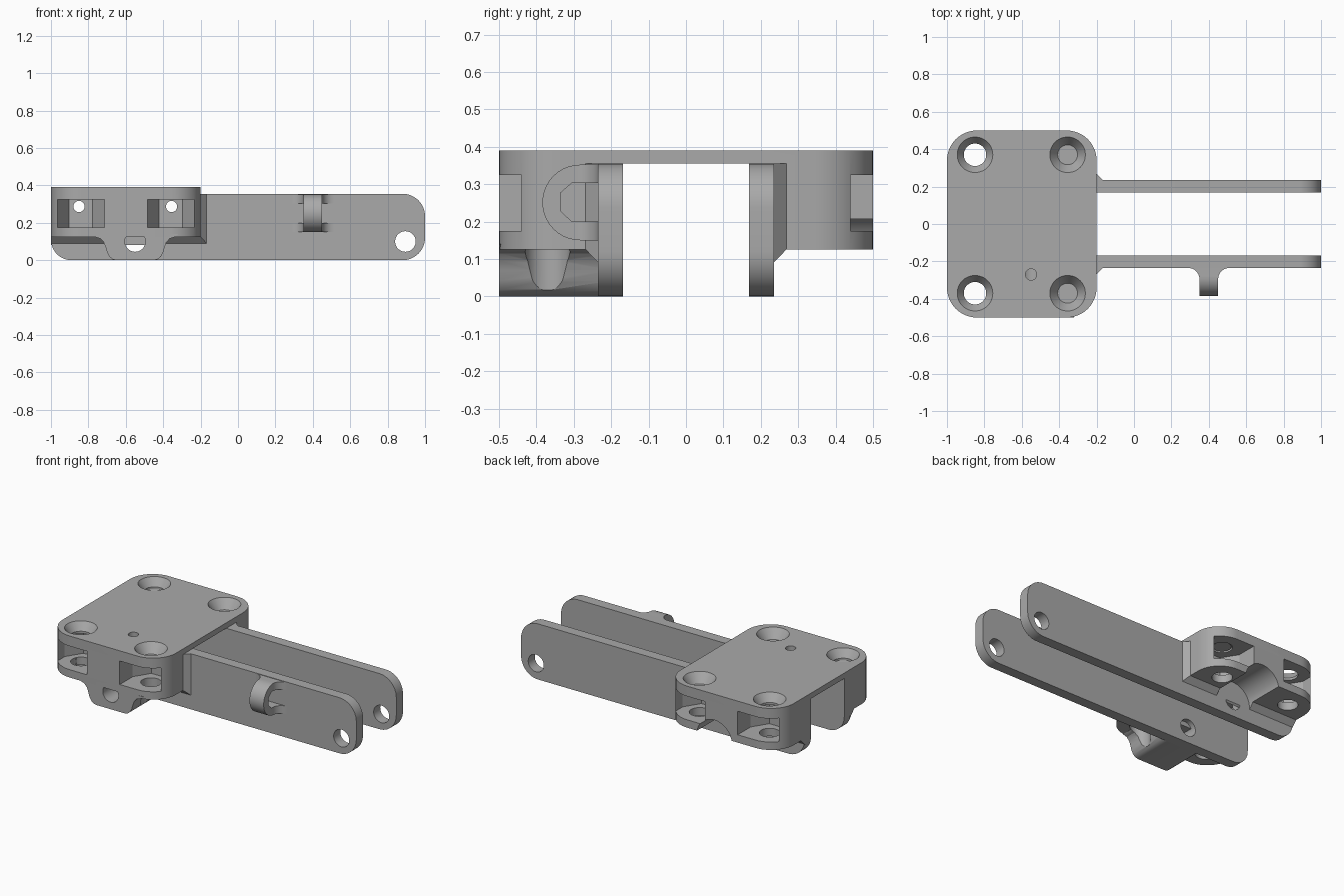
import bpy, bmesh
from math import sin, cos, pi, radians
from mathutils import Matrix

if "Cube" in bpy.data.objects:
    bpy.data.objects.remove(bpy.data.objects["Cube"], do_unlink=True)

grey = bpy.data.materials.new("plain grey")
grey.use_nodes = True
COLOUR = (0.4, 0.4, 0.4, 1)
grey.diffuse_color = COLOUR
grey.node_tree.nodes["Principled BSDF"].inputs["Base Color"].default_value = COLOUR


def make(name, bm):
    bmesh.ops.recalc_face_normals(bm, faces=bm.faces)
    mesh = bpy.data.meshes.new(name)
    bm.to_mesh(mesh)
    bm.free()
    mesh.materials.append(grey)
    ob = bpy.data.objects.new(name, mesh)
    bpy.context.collection.objects.link(ob)
    return ob


def prism(name, pts, axis, a, b):
    """Extrude a 2D outline along an axis from a to b."""
    place = {"x": lambda u, v, w: (w, u, v),
             "y": lambda u, v, w: (u, w, v),
             "z": lambda u, v, w: (u, v, w)}[axis]
    bm = bmesh.new()
    low = [bm.verts.new(place(u, v, a)) for u, v in pts]
    high = [bm.verts.new(place(u, v, b)) for u, v in pts]
    bm.faces.new(low)
    bm.faces.new(high)
    for i in range(len(pts)):
        j = (i + 1) % len(pts)
        bm.faces.new((low[i], low[j], high[j], high[i]))
    return make(name, bm)


def arc(cx, cy, r, start, end, n=12):
    return [(cx + r * cos(radians(start + (end - start) * i / n)),
             cy + r * sin(radians(start + (end - start) * i / n))) for i in range(n + 1)]


def rod(axis, u, v, r, a, b):
    return prism("cutter", arc(u, v, r, 0, 352.5, 47), axis, a, b)


def rect(u0, v0, u1, v1):
    return [(u0, v0), (u1, v0), (u1, v1), (u0, v1)]


def cut(targets, cutter, operation="DIFFERENCE"):
    """Apply one cutter to several parts, then remove it."""
    for ob in targets:
        mod = ob.modifiers.new("cut", "BOOLEAN")
        mod.operation = operation
        mod.solver = "EXACT"
        mod.object = cutter
        bpy.context.view_layer.update()
        dg = bpy.context.evaluated_depsgraph_get()
        mesh = bpy.data.meshes.new_from_object(ob.evaluated_get(dg))
        ob.modifiers.clear()
        ob.data = mesh
    bpy.data.objects.remove(cutter, do_unlink=True)


IN, OUT = 0.168, 0.235          # inner and outer faces of the arms
TOP, UNDER, BASE = 0.39, 0.355, 0.125
PIVOT = (-0.55, 0.1)

# Mounting body: rounded block with an open channel underneath
outline = (arc(-0.36, 0.34, 0.16, 0, 90) + arc(-0.84, 0.34, 0.16, 90, 180)
           + arc(-0.84, -0.34, 0.16, 180, 270) + arc(-0.36, -0.34, 0.16, 270, 360))
body = prism("mounting_body", outline, "z", BASE, TOP)
cut([body], prism("cutter", rect(-0.2, 0, 0.2, UNDER), "x", -1.2, 0))

# Two long arms with rounded ends
arm_outline = (arc(0.88, UNDER - 0.12, 0.12, 90, 0) + arc(0.88, 0.12, 0.12, 0, -90)
               + arc(-0.89, 0.11, 0.11, 270, 180) + [(-1, UNDER)])
arms, gussets = [], []
for side, label in ((1, "back"), (-1, "front")):
    arm = prism(label + "_arm", arm_outline, "y", side * IN, side * OUT)
    arms.append(arm)

    # Chamfered gusset joining arm and body
    bm = bmesh.new()
    for y, x1, z0 in ((OUT - 0.01, -0.158, 0.08), (OUT + 0.033, -0.2, BASE)):
        for x in (-1, x1):
            for z in (z0, UNDER):
                bm.verts.new((x, side * y, z))
    bmesh.ops.convex_hull(bm, input=bm.verts)
    gussets.append(make(label + "_gusset", bm))

# Pivot boss under the front half
half = [(0.23, 0.14), (0.21, 0.123), (0.185, 0.115), (0.167, 0.095), (0.158, 0.07),
        (0.15, 0.042), (0.137, 0.018), (0.12, 0.005), (0.1, 0)]
boss_outline = ([(PIVOT[0] - x, z) for x, z in half]
                + [(PIVOT[0] + x, z) for x, z in reversed(half)])
boss = prism("pivot_boss", boss_outline, "y", -0.5, -0.2)

# Hook on the front arm: side profile trimmed by a flared plan shape
hook = prism("cable_hook", [(-0.2, 0.15), (-0.2, 0.352)]
             + arc(-0.283, 0.251, 0.101, 90, 270, 20), "x", 0.25, 0.55)
cut([hook], prism("cutter", [(-OUT, 0.2), (-0.305, 0.2), (-0.335, 0.228), (-0.335, 0.277),
                             (-0.305, 0.303), (-OUT, 0.303)], "x", 0.2, 0.6))
plan = ([(0.29, -0.19)] + arc(0.29, -0.295, 0.06, 90, 0) + [(0.35, -0.4), (0.45, -0.4)]
        + arc(0.51, -0.295, 0.06, 180, 90) + [(0.51, -0.19)])
cut([hook], prism("cutter", plan, "z", 0.1, 0.4), "INTERSECT")

# Clearance notch under the back half
cut([body, gussets[0]], rod("y", *PIVOT, 0.125, OUT, 0.6))

# Pivot holes, end holes and the small oil hole
cut(arms + [boss, gussets[1]], rod("y", *PIVOT, 0.055, -0.6, 0.6))
cut(arms, rod("y", 0.895, 0.1, 0.055, -0.6, 0.6))
cut([body, boss, gussets[1]], rod("z", -0.55, -0.27, 0.03, 0.1, 0.5))

# Screw holes with countersinks, nut pockets and pin holes
for x in (-0.85, -0.355):
    for side in (1, -1):
        y = side * 0.37
        cut([body, boss], rod("z", x, y, 0.06, -0.1, 0.5))
        bm = bmesh.new()
        bmesh.ops.create_cone(bm, cap_ends=True, segments=48, radius1=0.053, radius2=0.102,
                              depth=0.07, matrix=Matrix.Translation((x, y, 0.365)))
        cut([body], make("cutter", bm))
        px = x + (0.01 if x < -0.6 else -0.005)
        pocket = [(px - 0.125, side * 0.6), (px - 0.125, y), (px - 0.0625, side * 0.27),
                  (px + 0.0625, side * 0.27), (px + 0.125, y), (px + 0.125, side * 0.6)]
        cut([body], prism("cutter", pocket, "z", 0.175, 0.325))
    cut([body] + arms + gussets, rod("y", x, 0.287, 0.03, -0.6, 0.6))

# Smooth curved walls, keep edges crisp
bpy.ops.object.select_all(action="DESELECT")
parts = [body, boss, hook] + arms + gussets
for ob in parts:
    ob.select_set(True)
bpy.context.view_layer.objects.active = body
bpy.ops.object.shade_smooth_by_angle(angle=radians(28))
